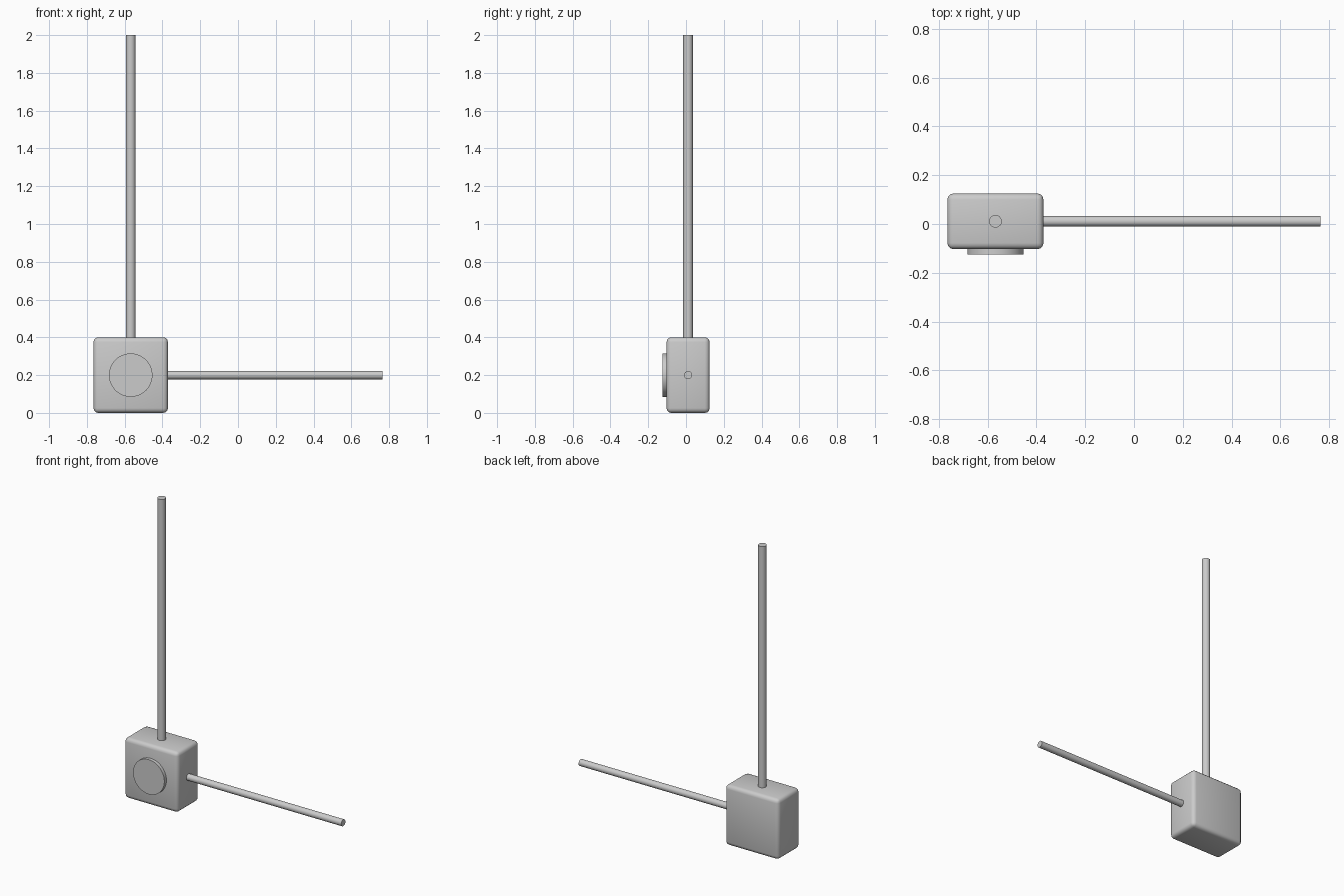
import bpy
import math
from mathutils import Vector

if "Cube" in bpy.data.objects:
    bpy.data.objects.remove(bpy.data.objects["Cube"], do_unlink=True)


def make_material(name, value):
    mat = bpy.data.materials.new(name)
    mat.use_nodes = True
    colour = (value, value, value, 1)
    mat.diffuse_color = colour
    mat.node_tree.nodes["Principled BSDF"].inputs["Base Color"].default_value = colour
    return mat


grey = make_material("light grey", 0.6)
CENTRE = Vector((-0.568, 0.011, 0.2))
SIZE = Vector((0.394, 0.228, 0.4))


def rod(name, radius, start, end, sides):
    """Cylinder running between two points."""
    axis = end - start
    bpy.ops.mesh.primitive_cylinder_add(
        vertices=sides, radius=radius, depth=axis.length, location=(start + end) / 2,
        rotation=axis.to_track_quat("Z", "Y").to_euler())
    obj = bpy.context.object
    obj.name = name
    obj.data.materials.append(grey)
    bpy.ops.object.shade_smooth_by_angle(angle=math.radians(40))
    return obj


# Rounded housing
bpy.ops.mesh.primitive_cube_add(size=1, location=CENTRE)
housing = bpy.context.object
housing.name = "housing"
housing.scale = SIZE
bpy.ops.object.transform_apply(location=False, rotation=False, scale=True)
housing.data.materials.append(grey)
bevel = housing.modifiers.new("rounded edges", "BEVEL")
bevel.width = 0.025
bevel.segments = 3
bpy.ops.object.shade_smooth()

# Round front button
front = Vector((CENTRE.x, -0.125, CENTRE.z))
rod("front_button", 0.115, front, front + Vector((0, 0.05, 0)), 48)

# Upright rod and side rod
rod("upright_rod", 0.026, CENTRE + Vector((0, 0, 0.18)),
    Vector((CENTRE.x, CENTRE.y, 2)), 16)
rod("side_rod", 0.022, CENTRE + Vector((0.18, 0, 0)),
    Vector((0.765, CENTRE.y, CENTRE.z)), 16)
